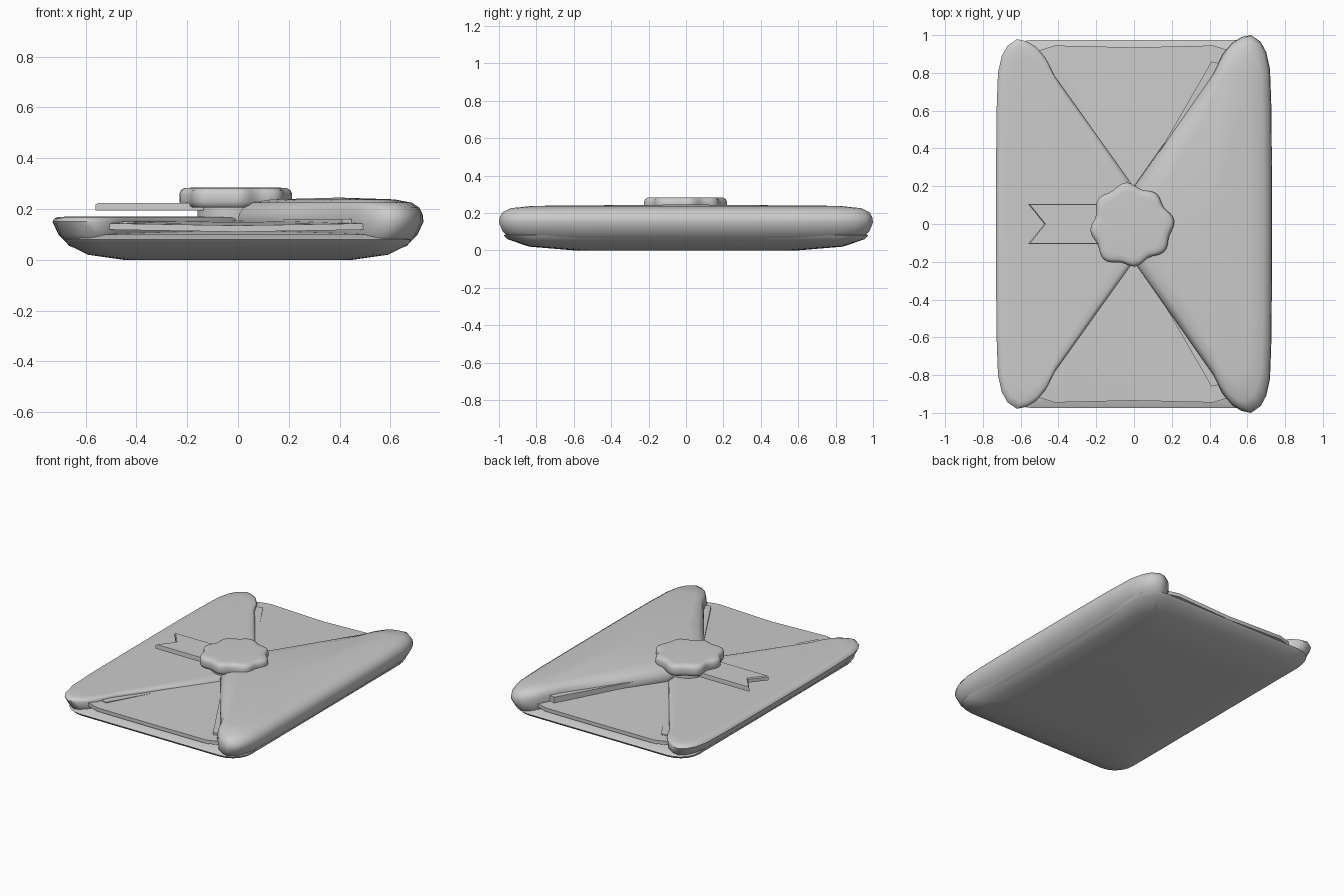
import bpy, bmesh, math

if "Cube" in bpy.data.objects:
    bpy.data.objects.remove(bpy.data.objects["Cube"])

paper = bpy.data.materials.new("plain grey")
paper.use_nodes = True
GREY = (0.6, 0.6, 0.6, 1)
paper.diffuse_color = GREY
paper.node_tree.nodes["Principled BSDF"].inputs["Base Color"].default_value = GREY


def loft(name, rings, bottom=None, top=None, angle=40):
    """Skin a stack of matching rings; close ends with a face or a centre point."""
    bm = bmesh.new()
    loops = [[bm.verts.new(p) for p in ring] for ring in rings]
    n = len(loops[0])
    for a, b in zip(loops, loops[1:]):
        for i in range(n):
            j = (i + 1) % n
            bm.faces.new((a[i], a[j], b[j], b[i]))
    for loop, centre in ((loops[0], bottom), (loops[-1], top)):
        if centre is None:
            bm.faces.new(loop)
        else:
            c = bm.verts.new(centre)
            for i in range(n):
                bm.faces.new((loop[i], loop[(i + 1) % n], c))
    bmesh.ops.recalc_face_normals(bm, faces=bm.faces)
    mesh = bpy.data.meshes.new(name)
    bm.to_mesh(mesh)
    bm.free()
    mesh.materials.append(paper)
    obj = bpy.data.objects.new(name, mesh)
    bpy.context.collection.objects.link(obj)
    bpy.ops.object.select_all(action="DESELECT")
    obj.select_set(True)
    bpy.context.view_layer.objects.active = obj
    bpy.ops.object.shade_smooth_by_angle(angle=math.radians(angle))
    return obj


def rounded_rect(hx, hy, r, z, steps=5):
    pts = []
    for k, (sx, sy) in enumerate(((1, 1), (-1, 1), (-1, -1), (1, -1))):
        for i in range(steps + 1):
            a = math.pi / 2 * (k + i / steps)
            pts.append((sx * (hx - r) + r * math.cos(a), sy * (hy - r) + r * math.sin(a), z))
    return pts


# Padded back of the envelope, ending in a lip at front and back
body = [(0.45, 0.6, 0.0), (0.59, 0.84, 0.02), (0.67, 0.955, 0.06),
        (0.68, 0.975, 0.08), (0.62, 0.93, 0.1)]
loft("envelope_body", [rounded_rect(x, y, 0.14, z) for x, y, z in body], top=(0, 0, 0.12))

# Side flaps, wrapping round the long edges
HALF = [(0.0, -0.2), (0.21, -0.5), (0.42, -0.8), (0.47, -0.9), (0.52, -0.96), (0.57, -0.99),
        (0.62, -1.0), (0.67, -0.965), (0.7, -0.91), (0.72, -0.82), (0.728, -0.6), (0.73, -0.3)]
OUTLINE = HALF + [(x, -y) for x, y in reversed(HALF)]
PIVOT = 0.4


def side_flap(name, side, length, upper, peak):
    lower = [(0.58, 0.84, 0.025), (0.8, 0.93, 0.055), (0.93, 0.98, 0.1), (1, 1, 0.15)]
    rings = [[(side * (PIVOT + (x - PIVOT) * kx), y * ky * length, z) for x, y in OUTLINE]
             for kx, ky, z in lower + upper]
    return loft(name, rings, (side * PIVOT, 0, 0.02), (side * PIVOT, 0, peak), 50)


side_flap("left_side_flap", 1, 1.0,
          [(0.99, 0.995, 0.18), (0.95, 0.98, 0.205), (0.86, 0.94, 0.225), (0.65, 0.82, 0.238)], 0.245)
side_flap("right_side_flap", -1, 0.978,
          [(0.975, 0.99, 0.163), (0.93, 0.965, 0.169), (0.8, 0.9, 0.17)], 0.163)

# End flaps tucked below the side flaps
for name, s in (("front_flap", -1), ("back_flap", 1)):
    outline = [(-0.08, 0.0, 0.155), (0.08, 0.0, 0.155), (0.3, 0.5, 0.153),
               (0.56, 0.9, 0.145), (0.42, 0.945, 0.142), (0, 0.935, 0.135),
               (-0.42, 0.945, 0.142), (-0.56, 0.9, 0.145), (-0.3, 0.5, 0.153)]
    loft(name, [[(x, s * y, z - d) for x, y, z in outline] for d in (0.025, 0)],
         (0, s * 0.5, 0.125), (0, s * 0.5, 0.148))

# Narrow folded creases running from the seal to the corners
for name, sx, sy, z in (("front_right_crease", -1, -1, 0.15), ("front_left_crease", 1, -1, 0.16),
                        ("back_right_crease", -1, 1, 0.15), ("back_left_crease", 1, 1, 0.185)):
    crease = [(0.0, 0.15), (0.03, 0.15), (0.5, 0.84), (0.41, 0.86)]
    loft(name, [[(sx * x, sy * y, h) for x, y in crease] for h in (0.12, z)])

# Forked ribbon
tail = [(0, -0.105), (0, 0.105), (-0.555, 0.105), (-0.47, 0), (-0.555, -0.105)]
loft("ribbon", [[(-0.005 + x * k, y * k, z) for x, y in tail]
                for k, z in ((1, 0.194), (1, 0.217), (0.985, 0.224))], angle=30)


# Wax seal with a wavy rim, on its short foot
def blob(scale, z, wave=0.011):
    pts = []
    for i in range(64):
        a = math.tau * i / 64
        r = scale * (0.208 + wave * math.sin(8 * a + 0.6) + 0.008 * math.sin(3 * a + 2))
        pts.append((-0.015 + r * math.cos(a), -0.008 + r * math.sin(a), z))
    return pts


loft("seal_foot", [blob(0.72, 0.13, 0), blob(0.72, 0.215, 0)])
seal = [(0.93, 0.205), (0.99, 0.212), (1.02, 0.23), (1.02, 0.258), (0.99, 0.274), (0.93, 0.282), (0.8, 0.284)]
loft("seal", [blob(k, z) for k, z in seal], top=(-0.015, -0.008, 0.281), angle=60)
